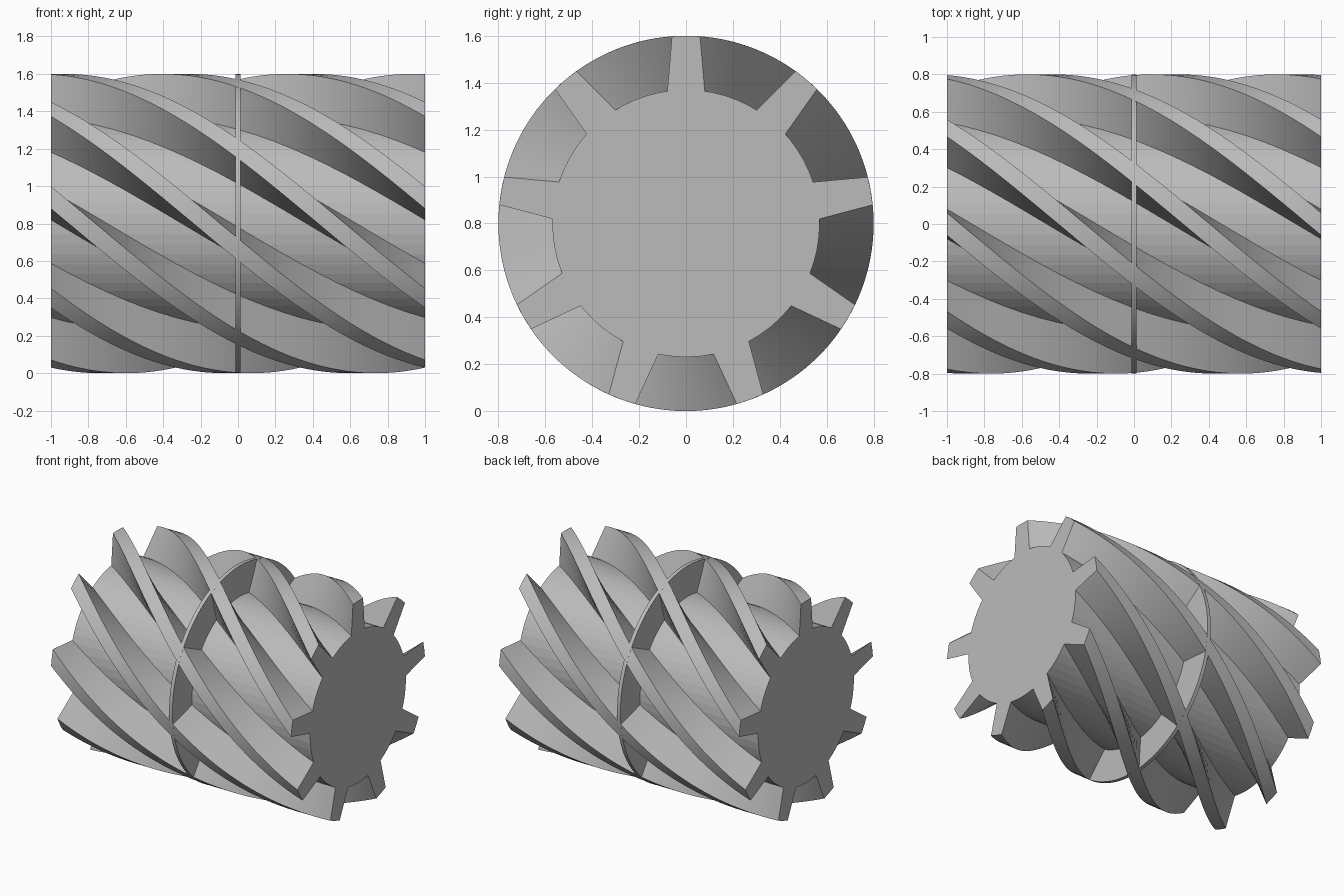
import bpy, bmesh, math
from mathutils import Matrix

default = bpy.data.objects.get("Cube")
if default:
    bpy.data.objects.remove(default, do_unlink=True)

R_TIP, R_ROOT, AXIS_Z = 0.8, 0.57, 0.8
TEETH, STEPS = 9, 48
TWIST = math.radians(60)          # helix turn per unit of length

steel = bpy.data.materials.new("grey_steel")
steel.use_nodes = True
GREY = (0.5, 0.5, 0.5, 1)
steel.diffuse_color = GREY
steel.node_tree.nodes["Principled BSDF"].inputs["Base Color"].default_value = GREY


def finish(name, bm, angle=30):
    bmesh.ops.recalc_face_normals(bm, faces=bm.faces)
    mesh = bpy.data.meshes.new(name)
    bm.to_mesh(mesh)
    bm.free()
    mesh.materials.append(steel)
    obj = bpy.data.objects.new(name, mesh)
    bpy.context.collection.objects.link(obj)
    obj.location.z = AXIS_Z
    bpy.ops.object.select_all(action='DESELECT')
    obj.select_set(True)
    bpy.context.view_layer.objects.active = obj
    bpy.ops.object.shade_smooth_by_angle(angle=math.radians(angle))


def disc(name, radius, length, sides, angle):
    bm = bmesh.new()
    bmesh.ops.create_cone(bm, cap_ends=True, segments=sides, radius1=radius,
                          radius2=radius, depth=length,
                          matrix=Matrix.Rotation(math.pi / 2, 4, 'Y'))
    finish(name, bm, angle)


def helical_tooth(name, phase):
    # Tapered cross-section: (radial, tangential), rounded over the tip
    tip = math.radians(4.3)
    section = [(0.55, -0.081)]
    section += [(R_TIP * math.cos(t * tip), R_TIP * math.sin(t * tip)) for t in (-1, 0, 1)]
    section += [(0.55, 0.081)]
    bm = bmesh.new()
    rings = []
    for i in range(STEPS + 1):
        x = -1 + 2 * i / STEPS
        a = phase + TWIST * (x - 1)
        c, s = math.cos(a), math.sin(a)
        rings.append([bm.verts.new((x, r * c - t * s, r * s + t * c)) for r, t in section])
    n = len(section)
    for low, high in zip(rings, rings[1:]):
        for k in range(n):
            bm.faces.new((low[k], low[(k + 1) % n], high[(k + 1) % n], high[k]))
    bm.faces.new(rings[0])
    bm.faces.new(rings[-1])
    finish(name, bm)


# Core cylinder and thin central flange
disc("core", R_ROOT, 2.0, 64, 3)
disc("centre_flange", R_TIP, 0.028, 128, 30)

# Ring of twisted teeth
for k in range(TEETH):
    helical_tooth(f"helical_tooth_{k + 1}", math.pi / 2 + k * math.tau / TEETH)
